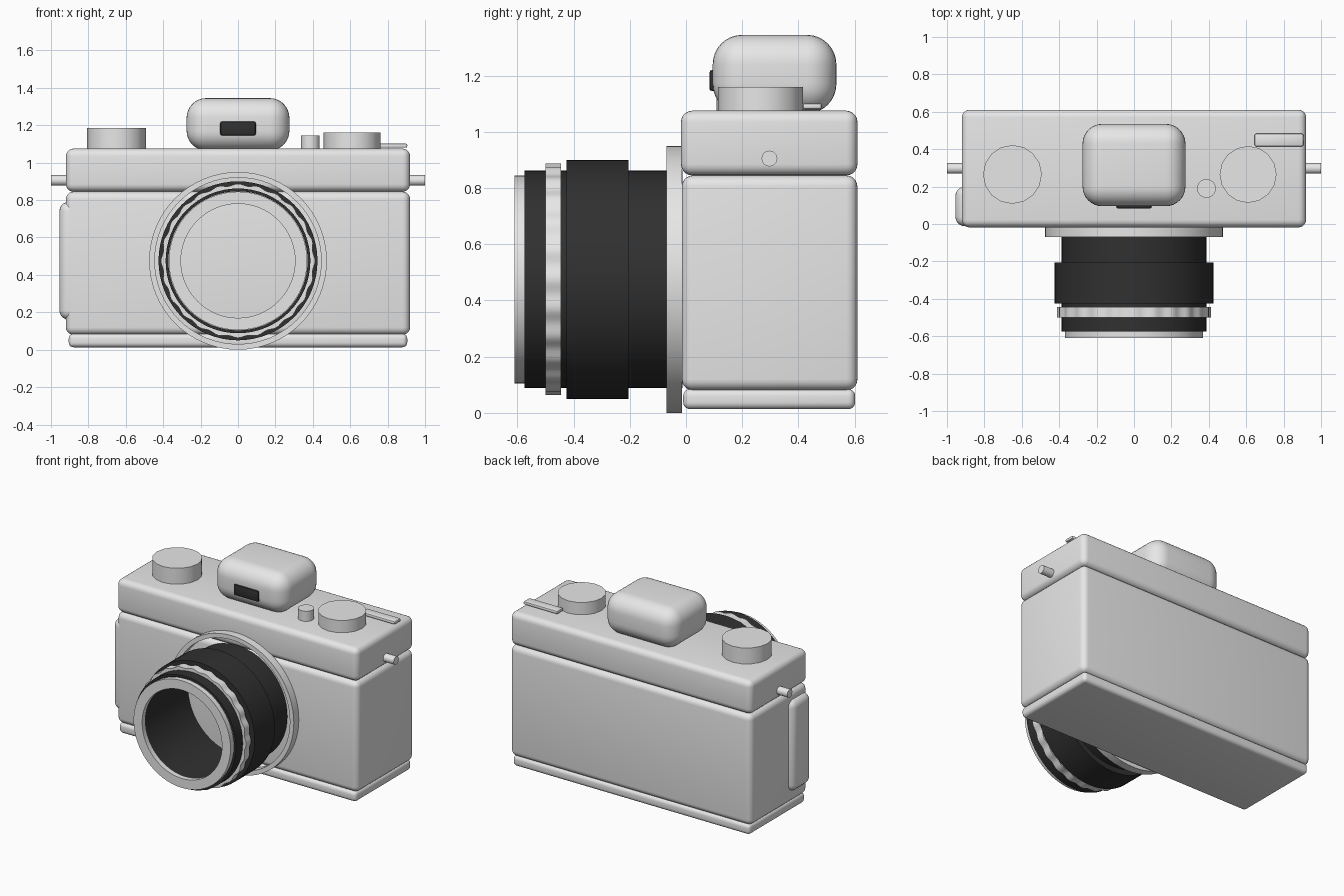
import bpy
import bmesh
from math import cos, sin, pi, radians
from mathutils import Matrix, Vector

old = bpy.data.objects.get("Cube")
if old:
    bpy.data.objects.remove(old, do_unlink=True)


def material(name, value):
    m = bpy.data.materials.new(name)
    m.use_nodes = True
    colour = (value, value, value, 1)
    m.diffuse_color = colour
    m.node_tree.nodes["Principled BSDF"].inputs["Base Color"].default_value = colour
    return m


silver = material("light grey", 0.8)
black = material("soft black", 0.03)


def finish(name, bm, mat, angle=35):
    bmesh.ops.recalc_face_normals(bm, faces=bm.faces)
    mesh = bpy.data.meshes.new(name)
    bm.to_mesh(mesh)
    bm.free()
    ob = bpy.data.objects.new(name, mesh)
    bpy.context.collection.objects.link(ob)
    mesh.materials.append(mat)
    bpy.ops.object.select_all(action="DESELECT")
    ob.select_set(True)
    bpy.context.view_layer.objects.active = ob
    bpy.ops.object.shade_smooth_by_angle(angle=radians(angle))
    return ob


def rounded_box(name, low, high, radius, mat=silver, segments=5):
    """Box between two corners, with every edge rounded."""
    low, high = Vector(low), Vector(high)
    bm = bmesh.new()
    bmesh.ops.create_cube(bm, size=1)
    bmesh.ops.scale(bm, vec=high - low, verts=bm.verts)
    bmesh.ops.translate(bm, vec=(low + high) / 2, verts=bm.verts)
    bmesh.ops.bevel(bm, geom=bm.edges[:], offset=radius, segments=segments,
                    profile=0.5, affect="EDGES")
    return finish(name, bm, mat)


def cylinder(name, centre, radius, depth, sides, axis="Z"):
    bm = bmesh.new()
    turn = Matrix.Rotation(pi / 2, 4, "Y") if axis == "X" else Matrix()
    bmesh.ops.create_cone(bm, cap_ends=True, segments=sides, radius1=radius,
                          radius2=radius, depth=depth,
                          matrix=Matrix.Translation(centre) @ turn)
    return finish(name, bm, silver)


LENS_Z = 0.475


def tube(name, front, back, inner, outer, mat, sides=64, ripple=0, teeth=24):
    """Open ring around the lens axis, optionally with a scalloped rim."""
    bm = bmesh.new()
    loops = []
    for radius, y, wave in ((outer, front, ripple), (outer, back, ripple),
                            (inner, back, 0), (inner, front, 0)):
        loop = []
        for i in range(sides):
            a = 2 * pi * i / sides
            r = radius - wave * (0.5 - 0.5 * cos(teeth * a))
            loop.append(bm.verts.new((r * cos(a), y, LENS_Z + r * sin(a))))
        loops.append(loop)
    for k in range(4):
        p, q = loops[k], loops[(k + 1) % 4]
        for i in range(sides):
            j = (i + 1) % sides
            bm.faces.new((p[i], p[j], q[j], q[i]))
    return finish(name, bm, mat)


# Body shells
rounded_box("body", (-0.92, -0.015, 0.08), (0.92, 0.61, 0.845), 0.04)
rounded_box("top_plate", (-0.92, -0.018, 0.845), (0.92, 0.61, 1.075), 0.04)
rounded_box("bottom_plate", (-0.905, -0.01, 0.013), (0.905, 0.602, 0.085), 0.025)
rounded_box("side_grip", (-0.955, -0.012, 0.16), (-0.8, 0.2, 0.79), 0.05)

# Viewfinder hump and its window
rounded_box("viewfinder_hump", (-0.275, 0.095, 1.065), (0.275, 0.535, 1.345), 0.105,
            segments=8)
rounded_box("viewfinder_window", (-0.095, 0.083, 1.145), (0.095, 0.14, 1.22), 0.01,
            black, segments=2)

# Top controls
cylinder("rewind_dial", (-0.65, 0.265, 1.12), 0.157, 0.13, 16)
cylinder("speed_dial", (0.61, 0.265, 1.11), 0.152, 0.10, 16)
cylinder("shutter_button", (0.387, 0.19, 1.105), 0.05, 0.08, 24)
rounded_box("advance_lever", (0.645, 0.415, 1.08), (0.905, 0.483, 1.102), 0.008,
            segments=2)

# Strap lugs
for side, label in ((1, "left"), (-1, "right")):
    cylinder("strap_lug_" + label, (side * 0.95, 0.297, 0.905), 0.028, 0.1, 20, "X")

# Lens
tube("lens_mount", -0.07, -0.014, 0.445, 0.475, silver)
tube("lens_barrel", -0.575, -0.012, 0.372, 0.387, black)
tube("focus_ring", -0.425, -0.205, 0.38, 0.425, black)
tube("aperture_ring", -0.5, -0.445, 0.38, 0.412, silver, sides=192, ripple=0.01)
tube("lens_front_rim", -0.61, -0.574, 0.305, 0.37, silver)
